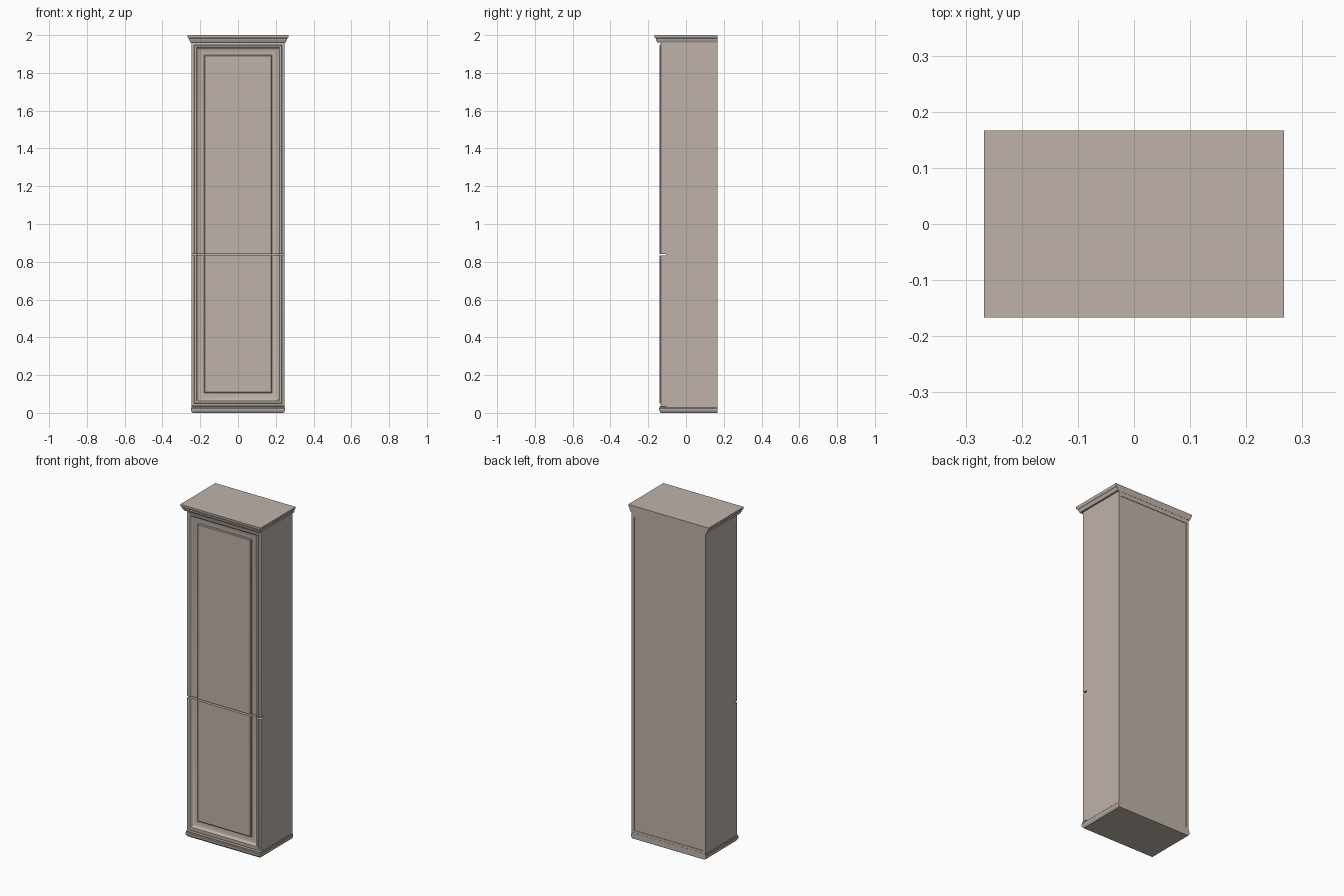
import bpy, bmesh, math

if "Cube" in bpy.data.objects:
    bpy.data.objects.remove(bpy.data.objects["Cube"])

mat = bpy.data.materials.new("beige_paint")
mat.diffuse_color = (0.52, 0.45, 0.40, 1)
mat.use_nodes = True
mat.node_tree.nodes["Principled BSDF"].inputs["Base Color"].default_value = mat.diffuse_color

W = 0.245            # half width of the body
BACK = 0.167         # rear plane
DOOR_BACK = -0.105   # plane where doors meet the carcass


def finish(bm, name, smooth=False):
    bmesh.ops.recalc_face_normals(bm, faces=bm.faces)
    me = bpy.data.meshes.new(name)
    bm.to_mesh(me)
    bm.free()
    ob = bpy.data.objects.new(name, me)
    bpy.context.collection.objects.link(ob)
    me.materials.append(mat)
    if smooth:
        bpy.ops.object.select_all(action='DESELECT')
        ob.select_set(True)
        bpy.context.view_layer.objects.active = ob
        bpy.ops.object.shade_smooth_by_angle(angle=math.radians(30))
    return ob


def box(name, x0, x1, y0, y1, z0, z1):
    bm = bmesh.new()
    bmesh.ops.create_cube(bm, size=1)
    for v in bm.verts:
        v.co = (x1 if v.co.x > 0 else x0,
                y1 if v.co.y > 0 else y0,
                z1 if v.co.z > 0 else z0)
    return finish(bm, name)


def moulding(name, profile, front):
    """Stack of (overhang, z) rings: front and sides profiled, back flush."""
    bm = bmesh.new()
    rings = []
    for o, z in profile:
        x, y = W + o, front - o
        rings.append([bm.verts.new(p) for p in
                      ((-x, y, z), (x, y, z), (x, BACK, z), (-x, BACK, z))])
    for a, b in zip(rings, rings[1:]):
        for i in range(4):
            j = (i + 1) % 4
            bm.faces.new((a[i], a[j], b[j], b[i]))
    bm.faces.new(rings[0])
    bm.faces.new(rings[-1])
    return finish(bm, name, True)


def door_profile():
    """(inset, y) from the outer edge across the frame to the panel."""
    pts = [(0, DOOR_BACK), (0, -0.133), (0.004, -0.135), (0.012, -0.135),
           (0.014, -0.139), (0.024, -0.139), (0.027, -0.136)]
    for i in range(1, 9):                       # concave cove
        t = math.pi / 2 * i / 8
        pts.append((0.027 + 0.036 * (1 - math.cos(t)),
                    -0.136 + 0.014 * math.sin(t)))
    return pts + [(0.066, -0.122), (0.067, -0.130), (0.071, -0.133)]


def door(name, z_gap, z_end):
    """Framed door whose frame is open on the side facing the gap."""
    s = 1 if z_end > z_gap else -1
    bm = bmesh.new()
    loops = []
    for d, y in door_profile():
        x, z = W - d, z_end - s * d
        loops.append([bm.verts.new(p) for p in
                      ((-x, y, z_gap), (-x, y, z), (x, y, z), (x, y, z_gap))])
    for a, b in zip(loops, loops[1:]):
        for i in range(3):
            bm.faces.new((a[i], a[i + 1], b[i + 1], b[i]))
    bm.faces.new(loops[-1])                     # panel
    bm.faces.new(loops[0])                      # rear
    bm.faces.new([l[0] for l in loops] + [l[3] for l in reversed(loops)])
    return finish(bm, name, True)


# Carcass boards
T = 0.016
for side, s in (("left", -1), ("right", 1)):
    xs = sorted((s * W, s * (W - T)))
    box(side + "_side", xs[0], xs[1], DOOR_BACK, BACK - 0.001, 0.03, 1.965)
inner = W - T
box("back_panel", -inner, inner, BACK - 0.012, BACK - 0.004, 0.03, 1.965)
box("carcass_floor", -inner, inner, DOOR_BACK, BACK - 0.012, 0.036, 0.052)
box("carcass_top", -inner, inner, DOOR_BACK, BACK - 0.012, 1.945, 1.961)
box("middle_shelf", -inner, inner, DOOR_BACK, BACK - 0.012, 0.829, 0.845)

# Back rails just inside the crown and the plinth
box("back_rail_top", -inner, inner, BACK - 0.010, BACK - 0.001, 1.935, 1.965)
box("back_rail_bottom", -inner, inner, BACK - 0.010, BACK - 0.001, 0.03, 0.05)

# Doors
door("upper_door", 0.842, 1.96)
door("lower_door", 0.832, 0.039)

# Plinth
moulding("plinth", [(-0.004, 0), (0.000, 0.006), (0.004, 0.012), (0.005, 0.018),
                    (0.005, 0.024), (0.002, 0.028), (0.002, 0.034),
                    (-0.002, 0.036)], -0.138)

# Crown
moulding("crown", [(0.002, 1.96), (0.008, 1.962), (0.010, 1.967), (0.013, 1.972),
                   (0.015, 1.979), (0.015, 1.982), (0.018, 1.985),
                   (0.021, 1.988), (0.022, 1.991), (0.022, 2.0)], -0.145)
